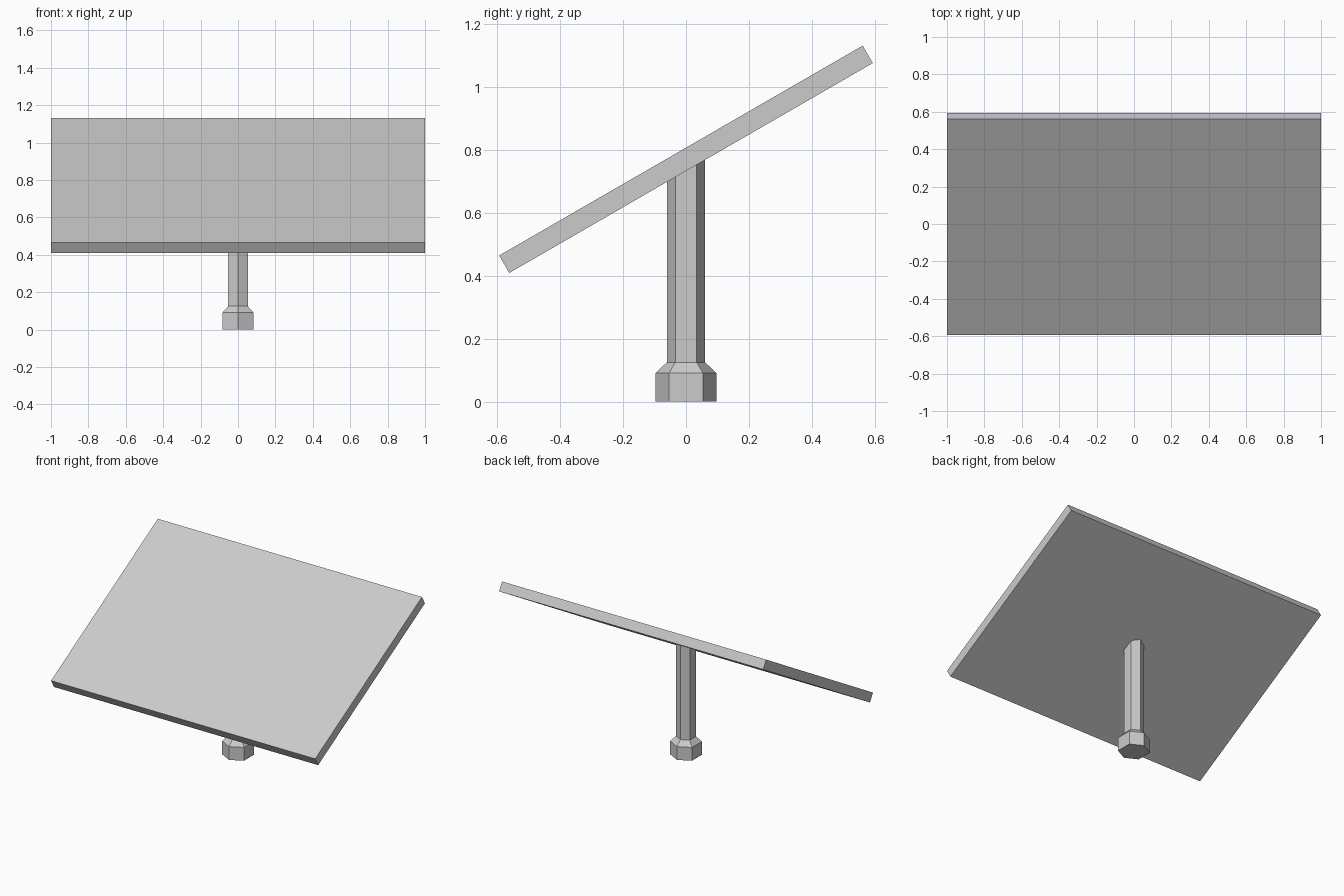
import bpy, bmesh, math

if "Cube" in bpy.data.objects:
    bpy.data.objects.remove(bpy.data.objects["Cube"])

TILT = math.radians(30)
PANEL_Z, LENGTH, THICK = 0.77, 1.333, 0.064


def underside(y):
    # height of the tilted panel's lower face at depth y
    return PANEL_Z - THICK / 2 / math.cos(TILT) + y * math.tan(TILT)


# tilted flat panel
bpy.ops.mesh.primitive_cube_add(size=1, location=(0, 0, PANEL_Z), rotation=(TILT, 0, 0))
panel = bpy.context.object
panel.name = "panel"
panel.scale = (2, LENGTH, THICK)


# six-sided ring, corner pointing front and back
def ring(bm, r, z):
    pts = [(0, -r), (0.855 * r, -0.555 * r), (0.855 * r, 0.555 * r),
           (0, r), (-0.855 * r, 0.555 * r), (-0.855 * r, -0.555 * r)]
    return [bm.verts.new((x, y, underside(y) + 0.002 if z is None else z)) for x, y in pts]


# post with chamfered foot, top cut to the panel's slope
bm = bmesh.new()
rings = [ring(bm, r, z) for r, z in ((0.097, 0), (0.097, 0.091), (0.061, 0.125), (0.061, None))]
for a, b in zip(rings, rings[1:]):
    for i in range(6):
        j = (i + 1) % 6
        bm.faces.new((a[i], a[j], b[j], b[i]))
bm.faces.new(rings[0][::-1])
bm.faces.new(rings[-1])
mesh = bpy.data.meshes.new("support_post")
bm.to_mesh(mesh)
bm.free()
bpy.context.collection.objects.link(bpy.data.objects.new("support_post", mesh))
